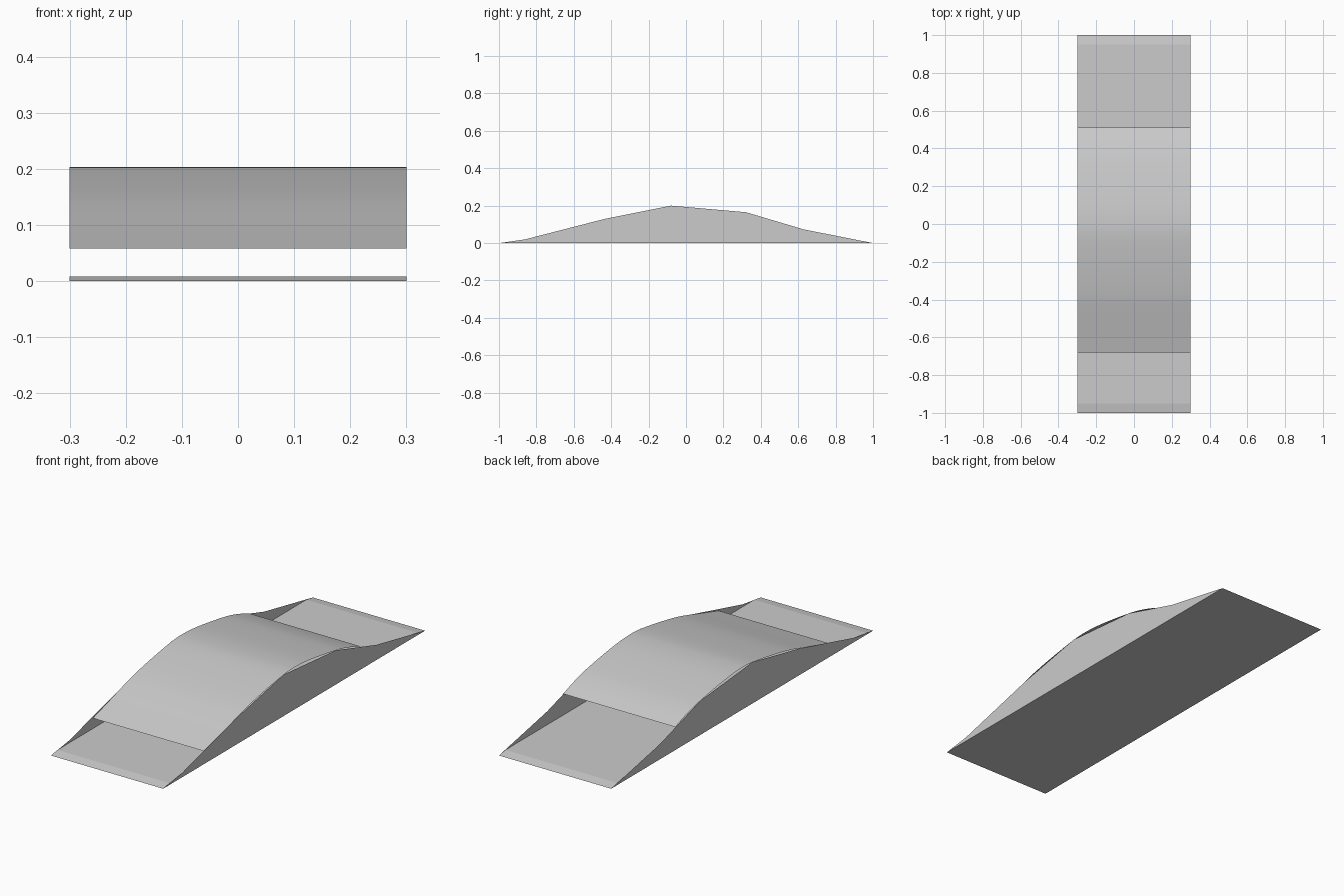
import bpy, bmesh

cube = bpy.data.objects.get("Cube")
if cube:
    bpy.data.objects.remove(cube, do_unlink=True)

HALF = 0.3          # half width of the ramp
PLATE = 0.008       # height of the floor plate

grey = bpy.data.materials.new("plain grey")
grey.use_nodes = True
colour = (0.6, 0.6, 0.6, 1)
grey.diffuse_color = colour
grey.node_tree.nodes["Principled BSDF"].inputs["Base Color"].default_value = colour


def finish(name, bm):
    mesh = bpy.data.meshes.new(name)
    bm.to_mesh(mesh)
    bm.free()
    mesh.materials.append(grey)
    obj = bpy.data.objects.new(name, mesh)
    bpy.context.collection.objects.link(obj)
    return obj


def sheet(name, path, closed=False):
    """Sweep a side-on path of (y, z) points across the width."""
    bm = bmesh.new()
    rows = [[bm.verts.new((x, y, z)) for x in (-HALF, HALF)] for y, z in path]
    pairs = list(zip(rows, rows[1:]))
    if closed:
        pairs.append((rows[-1], rows[0]))
    for (a, b), (c, d) in pairs:
        bm.faces.new((a, b, d, c))
    return finish(name, bm)


def smooth_path(points, steps=6):
    """Rounded path passing through the given points."""
    p = [points[0]] + points + [points[-1]]
    path = []
    for a, b, c, d in zip(p, p[1:], p[2:], p[3:]):
        for i in range(steps):
            t = i / steps
            path.append(tuple(
                b[k] + 0.5 * t * (c[k] - a[k] + t * (2 * a[k] - 5 * b[k] + 4 * c[k] - d[k]
                                  + t * (3 * (b[k] - c[k]) + d[k] - a[k])))
                for k in (0, 1)))
    return path + [points[-1]]


# Floor plate with a sloping lip at each end
sheet("floor_plate", [(-1, 0), (-0.95, PLATE), (0.95, PLATE), (1, 0)], closed=True)

# Curved deck, open underneath at both ends
deck = sheet("curved_deck", smooth_path([
    (-0.68, 0.058), (-0.56, 0.093), (-0.45, 0.126), (-0.36, 0.150), (-0.24, 0.174),
    (-0.08, 0.199), (0.02, 0.203), (0.14, 0.193), (0.32, 0.165), (0.42, 0.141),
    (0.51, 0.111)]))
deck.data.shade_smooth()

# Flat angular side panels, outward facing
outline = [(-1, 0), (1, 0), (0.63, 0.073), (0.32, 0.165), (-0.08, 0.2),
           (-0.44, 0.128), (-0.86, 0.02)]
for name, x in (("left_side_panel", HALF), ("right_side_panel", -HALF)):
    bm = bmesh.new()
    verts = [bm.verts.new((x, y, z)) for y, z in outline]
    bm.faces.new(verts if x > 0 else verts[::-1])
    finish(name, bm)
